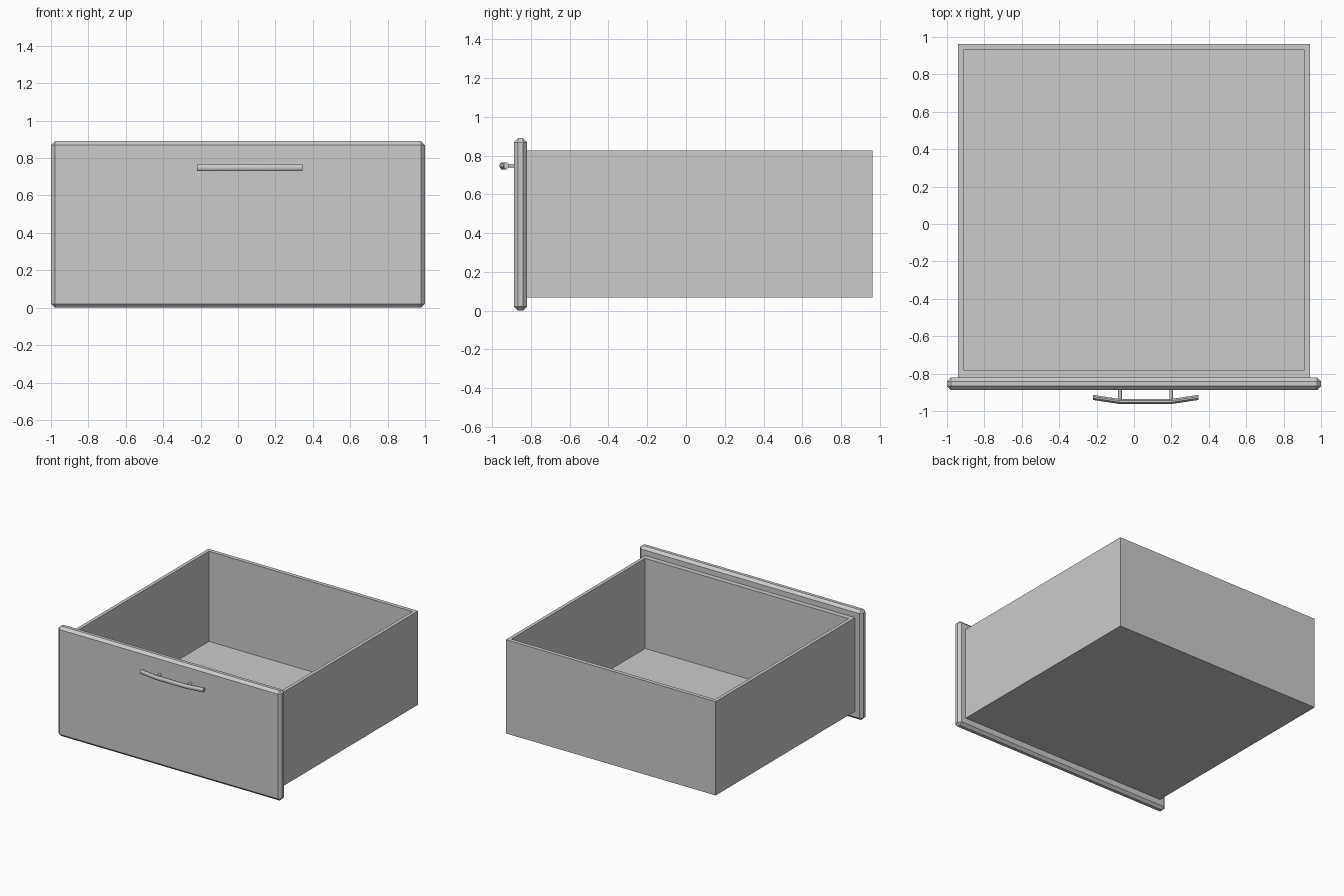
import bpy, bmesh, math
from mathutils import Vector, Matrix

cube = bpy.data.objects.get("Cube")
if cube:
    bpy.data.objects.remove(cube, do_unlink=True)

grey = bpy.data.materials.new("plain grey")
grey.use_nodes = True
colour = (0.6, 0.6, 0.6, 1)
grey.diffuse_color = colour
grey.node_tree.nodes["Principled BSDF"].inputs["Base Color"].default_value = colour


def add_object(name, bm):
    bmesh.ops.recalc_face_normals(bm, faces=bm.faces)
    mesh = bpy.data.meshes.new(name)
    bm.to_mesh(mesh)
    bm.free()
    mesh.materials.append(grey)
    obj = bpy.data.objects.new(name, mesh)
    bpy.context.collection.objects.link(obj)
    return obj


def box_mesh(low, high):
    low, high = Vector(low), Vector(high)
    bm = bmesh.new()
    bmesh.ops.create_cube(bm, size=1)
    for v in bm.verts:
        v.co = (low + high) / 2 + v.co * (high - low)
    return bm


# Drawer front: a slab with every edge chamfered
bm = box_mesh((-1, -0.888, 0), (1, -0.82, 0.89))
bmesh.ops.bevel(bm, geom=bm.edges[:], offset=0.021, segments=1, affect='EDGES')
add_object("drawer_front", bm)

# Open box: top face inset, then sunk down to the floor
bm = box_mesh((-0.94, -0.82, 0.067), (0.94, 0.963, 0.826))
top = max(bm.faces, key=lambda f: f.calc_center_median().z)
bmesh.ops.inset_region(bm, faces=[top], thickness=0.03)
for v in top.verts:
    v.co.x = math.copysign(0.912, v.co.x)
    v.co.y = 0.931 if v.co.y > 0 else -0.78
sunk = bmesh.ops.extrude_discrete_faces(bm, faces=[top])["faces"][0]
for v in sunk.verts:
    v.co.z = 0.096
add_object("drawer_box", bm)

# Handle bar: oval section swept along a shallow bow
sides = 10
path = [(-0.22, -0.927), (-0.075, -0.949), (0.2, -0.949), (0.345, -0.927)]
bm = bmesh.new()
rings = []
for x, y in path:
    angles = [math.tau * i / sides for i in range(sides)]
    rings.append([bm.verts.new((x, y + 0.0135 * math.cos(a), 0.748 + 0.019 * math.sin(a)))
                  for a in angles])
for a, b in zip(rings, rings[1:]):
    for i in range(sides):
        j = (i + 1) % sides
        bm.faces.new((a[i], a[j], b[j], b[i]))
bm.faces.new(rings[0])
bm.faces.new(rings[-1])
add_object("handle_bar", bm)

# Two posts joining the bar to the front
for name, x in (("handle_post_right", -0.075), ("handle_post_left", 0.198)):
    bm = bmesh.new()
    place = Matrix.Translation((x, -0.913, 0.748)) @ Matrix.Rotation(math.pi / 2, 4, 'X')
    bmesh.ops.create_cone(bm, cap_ends=True, segments=sides, radius1=0.01,
                          radius2=0.01, depth=0.06, matrix=place)
    add_object(name, bm)

# Smooth the round metalwork, keeping end caps crisp
bpy.ops.object.select_all(action='DESELECT')
for obj in bpy.context.collection.objects:
    if obj.name.startswith("handle"):
        obj.select_set(True)
        bpy.context.view_layer.objects.active = obj
bpy.ops.object.shade_smooth_by_angle(angle=math.radians(40))
